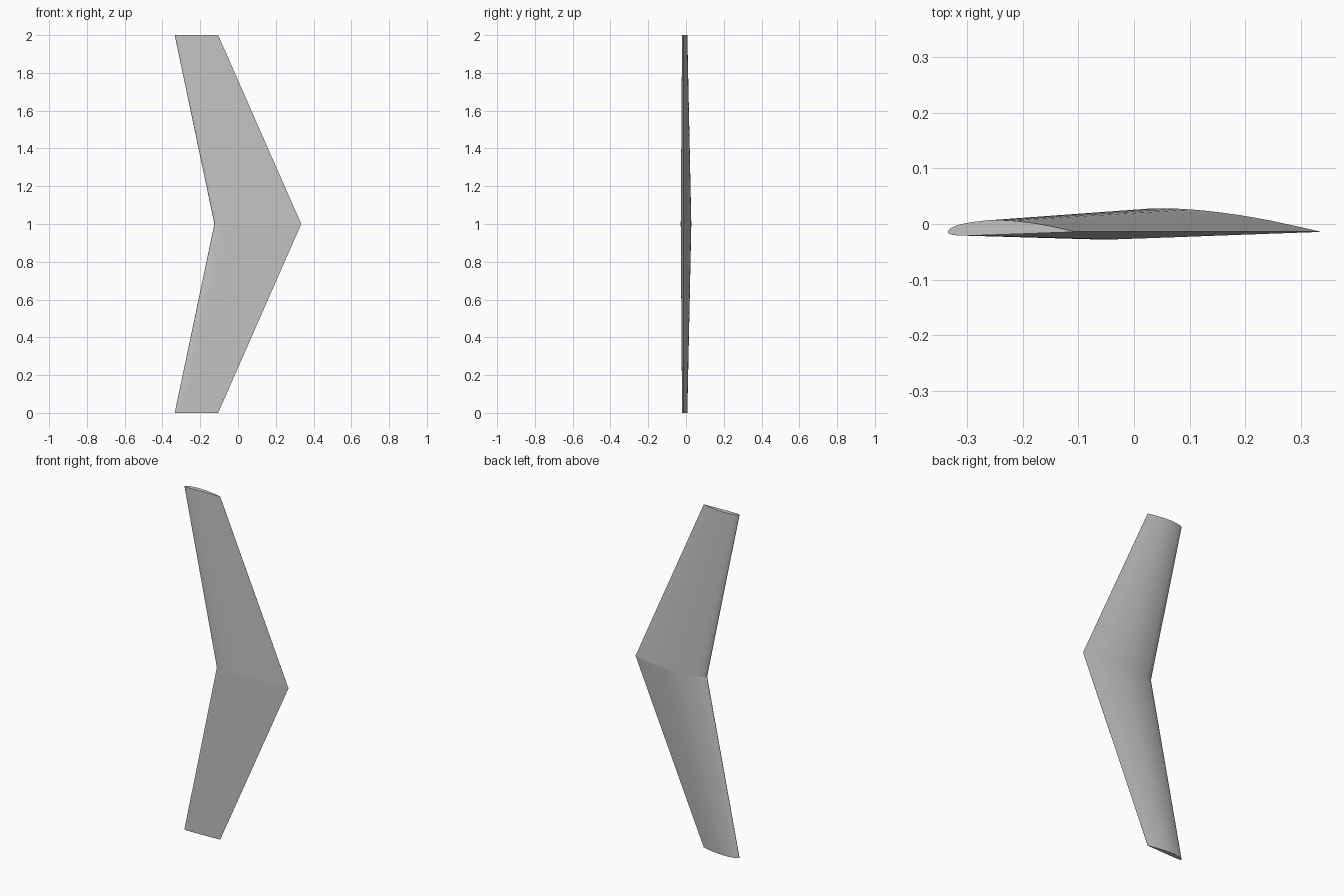
import bpy
import bmesh
from math import radians

default_cube = bpy.data.objects.get("Cube")
if default_cube:
    bpy.data.objects.remove(default_cube, do_unlink=True)

# Flat-bottomed aerofoil in percent of chord: (distance from nose, height)
UPPER = [(100, .06), (92, 1.9), (86, 3.2), (80, 4.5), (74, 5.6), (68, 6.6), (62, 7.45),
         (56, 8.15), (50, 8.7), (44, 9.05), (38, 9.16), (32, 9), (26, 8.5), (20, 7.75),
         (14, 6.7), (9, 5.6), (5, 4.3), (2.5, 2.95), (1, 1.6), (.3, .75)]
LOWER = [(0, 0), (.3, -.85), (1, -1.55), (2.5, -2.15), (5, -2.6), (9, -2.9), (14, -3.02),
         (20, -2.95), (40, -2.25), (60, -1.5), (80, -.77), (100, -.06)]
PROFILE = UPPER + LOWER
CHORD_LINE_Y = -0.014

# Stations: (height, nose x, chord length)
TIP_NOSE, TIP_CHORD = -0.335, 0.23
ROOT_NOSE, ROOT_CHORD = -0.125, 0.46
STATIONS = [(0, TIP_NOSE, TIP_CHORD), (1, ROOT_NOSE, ROOT_CHORD), (2, TIP_NOSE, TIP_CHORD)]


def make_material(name, colour):
    mat = bpy.data.materials.new(name)
    mat.use_nodes = True
    mat.diffuse_color = colour
    mat.node_tree.nodes["Principled BSDF"].inputs["Base Color"].default_value = colour
    return mat


def add_section(bm, height, nose, chord):
    return [bm.verts.new((nose + chord * px / 100, CHORD_LINE_Y + chord * py / 100, height))
            for px, py in PROFILE]


# Swept wing: loft the profile from tip to root to tip
bm = bmesh.new()
sections = [add_section(bm, *station) for station in STATIONS]
count = len(PROFILE)
for low, high in zip(sections, sections[1:]):
    for i in range(count):
        j = (i + 1) % count
        bm.faces.new((low[i], low[j], high[j], high[i]))

# Flat tip caps
bm.faces.new(sections[0])
bm.faces.new(sections[-1])
bmesh.ops.recalc_face_normals(bm, faces=bm.faces)

# Crease where the two panels meet
root = set(sections[1])
for edge in bm.edges:
    if all(v in root for v in edge.verts):
        edge.smooth = False

mesh = bpy.data.meshes.new("swept_wing")
bm.to_mesh(mesh)
bm.free()
wing = bpy.data.objects.new("swept_wing", mesh)
bpy.context.collection.objects.link(wing)
mesh.materials.append(make_material("light_grey", (0.55, 0.55, 0.55, 1)))

# Smooth skin with sharp trailing edge and tips
bpy.ops.object.select_all(action="DESELECT")
wing.select_set(True)
bpy.context.view_layer.objects.active = wing
bpy.ops.object.shade_smooth_by_angle(angle=radians(45), keep_sharp_edges=True)
